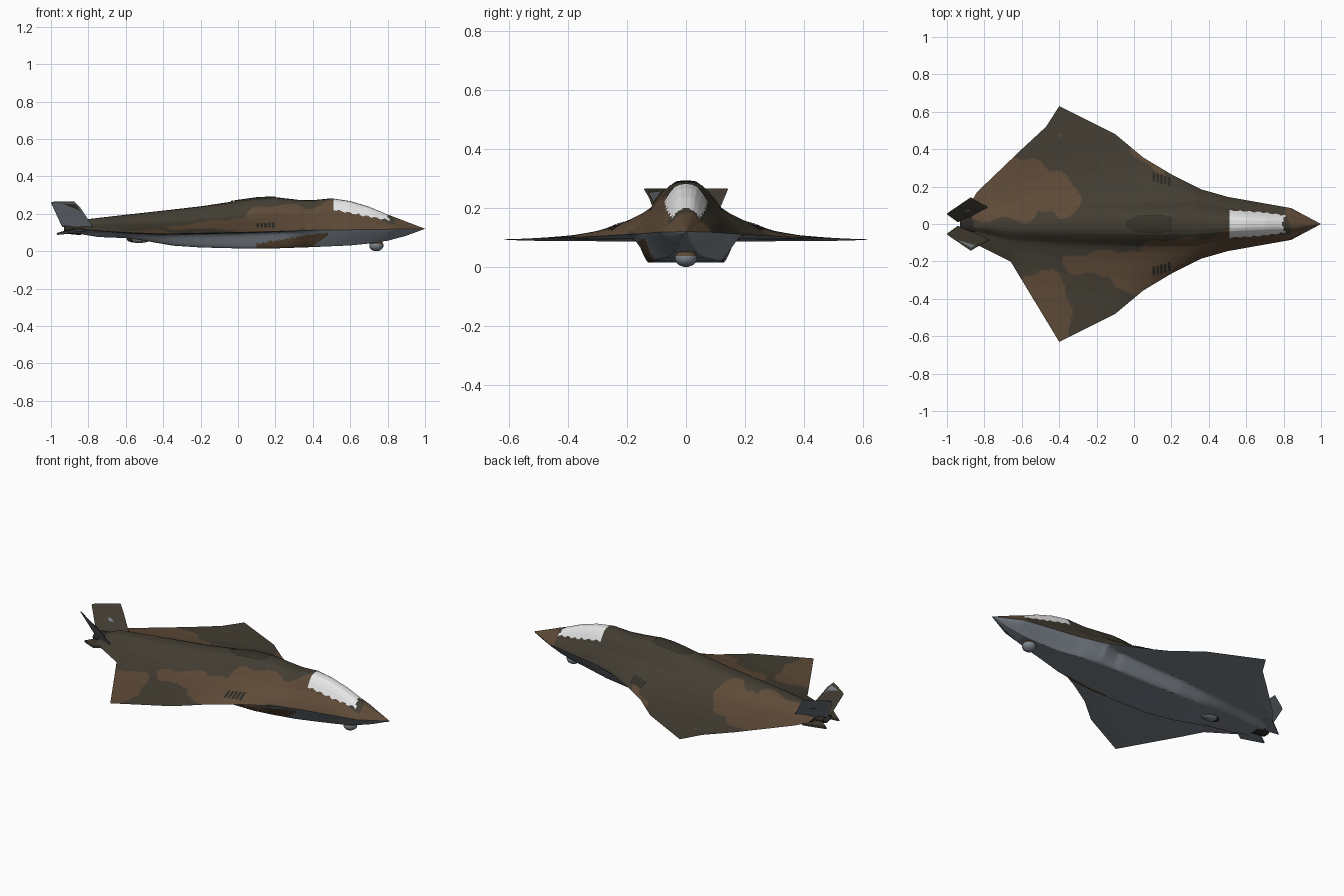
import bpy, bmesh, math
from mathutils import Vector

if "Cube" in bpy.data.objects:
    bpy.data.objects.remove(bpy.data.objects["Cube"])


def mat(name, r, g, b):
    m = bpy.data.materials.new(name)
    m.diffuse_color = (r, g, b, 1)
    m.use_nodes = True
    m.node_tree.nodes["Principled BSDF"].inputs["Base Color"].default_value = m.diffuse_color
    return m


OLIVE = mat("olive", .056, .048, .033)
BROWN = mat("brown", .112, .069, .039)
GREY = mat("blue grey", .2, .228, .262)
WHITE = mat("canopy white", .82, .82, .82)
DARK = mat("dark", .024, .022, .017)
DEEP = mat("deep olive", .038, .034, .023)
MATS = [OLIVE, BROWN, GREY, WHITE, DARK, DEEP]


def lerp(table, v):
    if v <= table[0][0]:
        return table[0][1]
    for (a, p), (b, q) in zip(table, table[1:]):
        if v <= b:
            return p + (q - p) * (v - a) / (b - a)
    return table[-1][1]


# planform half widths (the two trailing edges differ), profiles and section
FORE = [(-.4, .63), (-.1, .48), (.05, .355), (.2, .265), (.36, .185), (.5, .145), (.84, .085), (1, 0)]
AFT_L = [(-.88, .1), (-.84, .17), (-.6, .4), (-.47, .52)]
AFT_R = [(-.88, .09), (-.75, .155), (-.66, .2)]
TOP = [(-.88, .14), (-.8, .172), (-.6, .195), (-.4, .217), (-.2, .24), (0, .27), (.1, .284), (.2, .289),
       (.32, .275), (.4, .273), (.5, .283), (.6, .268), (.7, .238), (.8, .196), (.9, .158), (1, .12)]
BOT = [(-.88, .098), (-.75, .076), (-.6, .07), (-.5, .056), (-.35, .03), (-.2, .02), (0, .015), (.2, .015),
       (.4, .022), (.6, .031), (.7, .041), (.8, .056), (.9, .083), (1, .12)]
EDGE = [(-.88, .12), (-.6, .1), (-.4, .093), (0, .1), (.4, .112), (1, .12)]
KEEL = [(-.88, .04), (-.5, .1), (-.2, .125), (.2, .125), (.45, .1), (.6, .065), (.8, .035), (1, 0)]
BELL = [(0, 1), (.03, .985), (.055, .93), (.08, .8), (.12, .52), (.15, .42), (.2, .31), (.3, .16),
        (.4, .08), (.63, .02)]
SPREAD = [(-.88, .6), (-.4, .85), (0, 1), (1, 1)]


def width(x, s):
    return lerp((AFT_L if s > 0 else AFT_R) + FORE, x)


def upper(x, y):
    w = max(width(x, 1 if y > 0 else -1), 1e-5)
    y = min(abs(y), w)
    z = lerp(EDGE, x)
    s = lerp(SPREAD, x) * min(1, w / .2)
    return z + (lerp(TOP, x) - z) * lerp(BELL, y / s) * (1 - (y / w) ** 6)


def lower(x, y):
    w = max(width(x, 1 if y > 0 else -1), 1e-5)
    y = min(abs(y), w)
    k = min(lerp(KEEL, x), w * .8)
    r = min(w - k, .05 if x < .25 else .05 + (x - .25) * .4)
    u = min(1, max(0, (y - k) / r))
    soft = u * u * (3 - 2 * u)
    mix = min(1, max(0, (x - .3) / .2))
    rise = soft + (u - soft) * mix
    z, b = lerp(EDGE, x), lerp(BOT, x)
    return b + (z - b) * rise - .006 * rise * (1 - (y / w) ** 6)


def wobble(x, y):
    return .016 * math.sin(23 * x + 9 * y) + .012 * math.sin(31 * y - 17 * x + 1)


# camouflage patches: centre x, y, radii, rotation
BLOBS = [(-.62, .2, .17, .17, 0), (-.44, .17, .18, .12, -.5), (-.76, .12, .18, .1, .4),
         (-.16, -.21, .2, .08, .1), (.12, -.235, .25, .11, .42), (.4, -.12, .36, .065, .1),
         (-.43, -.45, .1, .2, 0), (-.5, -.33, .09, .1, 0), (.08, .345, .11, .028, -.6),
         (.7, -.12, .25, .06, .1), (-.39, .48, .012, .012, 0)]


def camo(c):
    x, y = c.x + wobble(c.x, c.y), c.y + wobble(c.y, c.x)
    if x > .83:
        return 1
    for cx, cy, rx, ry, a in BLOBS:
        dx, dy = x - cx, y - cy
        u = dx * math.cos(a) + dy * math.sin(a)
        v = dy * math.cos(a) - dx * math.sin(a)
        if (u / rx) ** 2 + (v / ry) ** 2 < 1:
            return 1
    return 0


def is_glass(c):
    # canopy edge drops toward the nose, with a shallow notch at the front
    jag = .004 * math.sin(c.x * 130)
    return (.51 < c.x < .79 + .4 * abs(c.y) and abs(c.y) < .078 + jag
            and c.z > .222 - .19 * (c.x - .51) + jag)


def is_flank(c):
    # painted intake flank on one side
    return (.1 < c.x < .48 and c.y < -lerp(KEEL, c.x) + .012 and c.z < min(.04 + .17 * (c.x - .1), .097)
            and c.z > max(0, c.x - .36) * .7)


def finish(name, bm, smooth=True):
    me = bpy.data.meshes.new(name)
    bm.to_mesh(me)
    bm.free()
    ob = bpy.data.objects.new(name, me)
    bpy.context.collection.objects.link(ob)
    for m in MATS:
        me.materials.append(m)
    if smooth:
        bpy.ops.object.select_all(action='DESELECT')
        ob.select_set(True)
        bpy.context.view_layer.objects.active = ob
        bpy.ops.object.shade_smooth_by_angle(angle=math.radians(35))


# blended body and wing, lofted from closed sections along x
def build_airframe():
    bm = bmesh.new()
    n = 60
    ts = [(j / n) ** 1.15 for j in range(n + 1)]
    across = [-t for t in reversed(ts)] + ts[1:]
    rings = []
    for i in range(189):
        x = -.88 + i * .01
        ys = [t * width(x, 1 if t > 0 else -1) for t in across]
        ring = [bm.verts.new((x, y, upper(x, y))) for y in ys]
        ring += [bm.verts.new((x, y, lower(x, y))) for y in reversed(ys[1:-1])]
        rings.append(ring)
    m, half = len(rings[0]), len(across) - 1
    layer = bm.faces.layers.int.new("under")
    for a, b in zip(rings, rings[1:]):
        for j in range(m):
            f = bm.faces.new((a[j], a[(j + 1) % m], b[(j + 1) % m], b[j]))
            f[layer] = int(j >= half)
    cap = bm.faces.new(rings[0])
    cap[layer] = 2
    bmesh.ops.remove_doubles(bm, verts=bm.verts, dist=1e-5)
    bmesh.ops.recalc_face_normals(bm, faces=bm.faces)
    for f in bm.faces:
        c = f.calc_center_median()
        if f[layer] == 2:
            f.material_index = 4
        elif f[layer] == 1:
            f.material_index = 1 if is_flank(c) else 2
        else:
            f.material_index = 3 if is_glass(c) else camo(c)
    finish("airframe", bm)


# flat tapered plate from a corner outline
def plate(name, pts, thick, rule):
    bm = bmesh.new()
    pts = [Vector(p) for p in pts]
    nrm = (pts[1] - pts[0]).cross(pts[2] - pts[0]).normalized() * thick / 2
    mid = sum(pts, Vector()) / len(pts)
    a = [bm.verts.new(p + (mid - p) * .04 + nrm) for p in pts]
    c = [bm.verts.new(p) for p in pts]
    b = [bm.verts.new(p + (mid - p) * .04 - nrm) for p in pts]
    bm.faces.new(a)
    bm.faces.new(list(reversed(b)))
    k = len(pts)
    for p, q in ((a, c), (c, b)):
        for i in range(k):
            bm.faces.new((p[i], q[i], q[(i + 1) % k], p[(i + 1) % k]))
    bmesh.ops.recalc_face_normals(bm, faces=bm.faces)
    for f in bm.faces:
        f.material_index = rule(f)
    finish(name, bm, False)


# thin panel that follows the upper skin
def panel(name, spans, mi, lift=.003):
    bm = bmesh.new()
    rows = []
    for x, y0, y1 in spans:
        ys = [y0 + (y1 - y0) * j / 8 for j in range(9)]
        rows.append([bm.verts.new((x, y, upper(x, y) + lift)) for y in ys])
    for a, b in zip(rows, rows[1:]):
        for j in range(8):
            bm.faces.new((a[j], b[j], b[j + 1], a[j + 1])).material_index = mi
    bmesh.ops.recalc_face_normals(bm, faces=bm.faces)
    bm.normal_update()
    if sum(f.normal.z for f in bm.faces) < 0:
        bmesh.ops.reverse_faces(bm, faces=bm.faces)
    finish(name, bm)


def blob(name, loc, size, split):
    bm = bmesh.new()
    bmesh.ops.create_uvsphere(bm, u_segments=24, v_segments=14, radius=1)
    for v in bm.verts:
        v.co = Vector([v.co[i] * size[i] + loc[i] for i in range(3)])
    for f in bm.faces:
        f.material_index = split(f.calc_center_median())
    finish(name, bm)


build_airframe()

# canted tail fins, lower stabilisers and louvred vents
for s, side in ((1, "left"), (-1, "right")):
    plate("tail_fin_" + side,
          [(-.77, s * .08, .12), (-.845, s * .122, .235), (-.875, s * .14, .265), (-.985, s * .066, .265),
           (-1, s * .055, .26), (-.94, s * .012, .13)], .012, lambda f: 2 if f.normal.z < 0 else 0)
    plate("lower_stabiliser_" + side,
          [(-.76, s * .06, .115), (-.86, s * .135, .115), (-.97, s * .06, .092), (-.9, s * .02, .11)],
          .012, lambda f: 2 if f.normal.z < 0 else 0)
    for i in range(5):
        x = .098 + i * .021
        y = .24 + (2 - i) * .006
        panel(f"vent_{side}_{i}", [(x + d, s * (y - .024), s * (y + .024)) for d in (0, .007, .014)], 4)

# dorsal door, narrowing to both ends
DOOR = [(-.04, .015), (.02, .045), (.14, .05), (.2, .035)]


def door(x, inset):
    return (x, inset - lerp(DOOR, x), lerp(DOOR, x) - inset)


panel("dorsal_door_rim", [door(-.04 + i * .02, 0) for i in range(13)], 4)
panel("dorsal_door", [door(-.034 + i * .019, .004) for i in range(13)], 5, .005)

# chin sensor and belly fairing
blob("chin_sensor", (.74, 0, .031), (.038, .038, .031), lambda c: 1 if c.z > .036 else 2)
blob("belly_fairing", (-.53, 0, .064), (.065, .032, .02), lambda c: 4 if c.x < -.56 else 2)

# exhaust nozzle
bm = bmesh.new()
prev = None
for x, r in ((-.84, .04), (-.93, .03), (-.93, .024), (-.87, .024)):
    ring = [bm.verts.new((x, 1.3 * r * math.cos(a * math.pi / 10), .118 + .8 * r * math.sin(a * math.pi / 10)))
            for a in range(20)]
    if prev:
        for i in range(20):
            bm.faces.new((prev[i], prev[(i + 1) % 20], ring[(i + 1) % 20], ring[i]))
    prev = ring
bm.faces.new(prev)
bmesh.ops.recalc_face_normals(bm, faces=bm.faces)
for f in bm.faces:
    f.material_index = 4
finish("exhaust_nozzle", bm)
